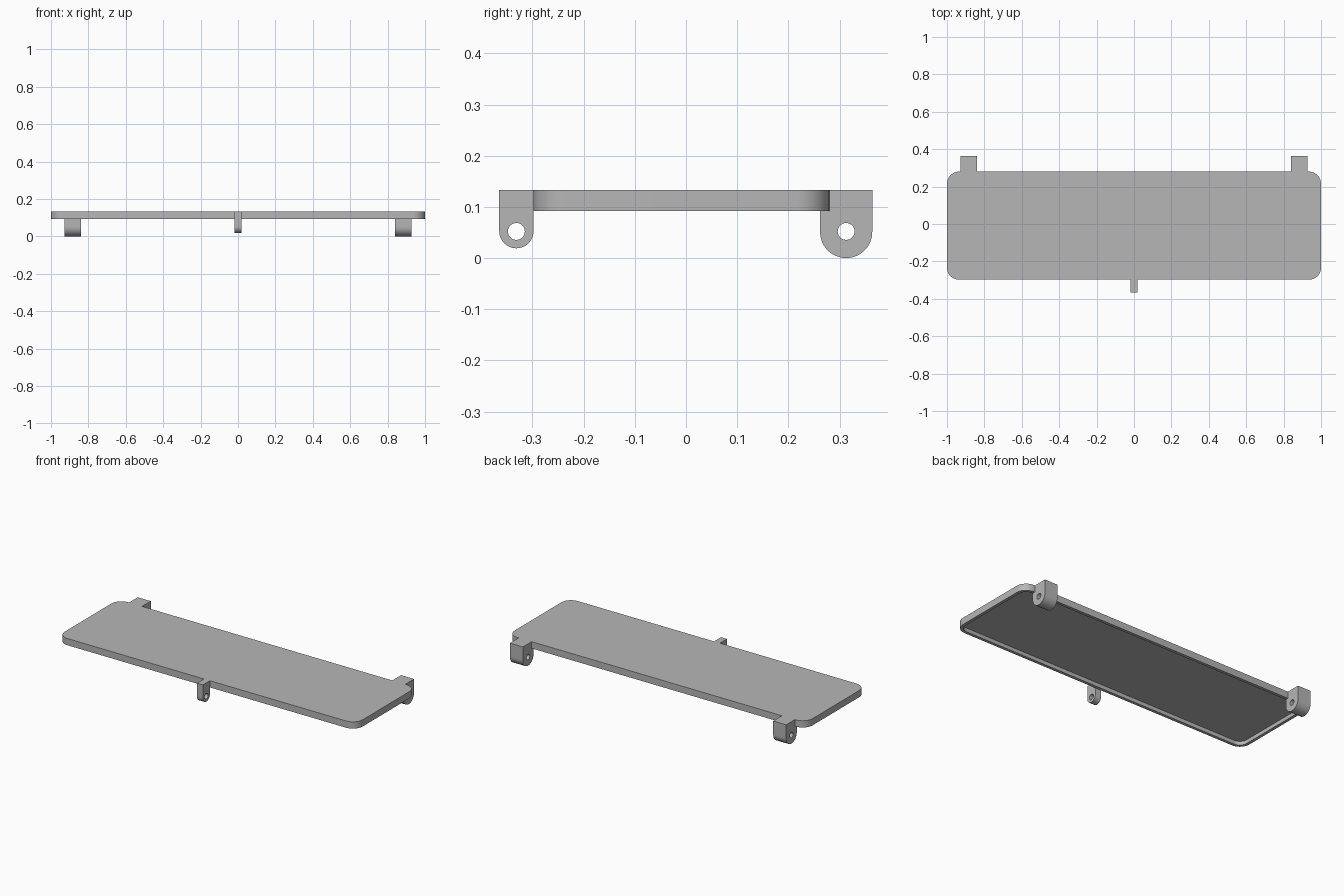
import bpy
import bmesh
from math import cos, sin, pi
from mathutils import Vector

cube = bpy.data.objects.get("Cube")
if cube:
    bpy.data.objects.remove(cube)

TOP, RIM = 0.133, 0.092          # upper and lower height of the tray
FRONT, BACK = -0.298, 0.28       # tray edges in y
WALL = 0.018                     # shell thickness

grey = bpy.data.materials.new("plain grey")
grey.use_nodes = True
colour = (0.47, 0.47, 0.47, 1)
grey.diffuse_color = colour
grey.node_tree.nodes["Principled BSDF"].inputs["Base Color"].default_value = colour


def arc(cx, cy, r, start, end, steps):
    """Points on an arc, both ends included."""
    angles = [start + (end - start) * i / steps for i in range(steps + 1)]
    return [(cx + r * cos(a), cy + r * sin(a)) for a in angles]


def prism(bm, loops, place, push):
    """Fill an outline (and its holes), then extrude it along push."""
    edges = []
    for loop in loops:
        verts = [bm.verts.new(place(*p)) for p in loop]
        edges += [bm.edges.new((v, verts[i - 1])) for i, v in enumerate(verts)]
    if len(loops) == 1:
        bm.faces.new(verts)
    else:
        bmesh.ops.triangle_fill(bm, edges=edges, use_beauty=True)
    made = bmesh.ops.extrude_face_region(bm, geom=bm.faces[:], use_keep_orig=True)
    moved = [g for g in made["geom"] if isinstance(g, bmesh.types.BMVert)]
    bmesh.ops.translate(bm, verts=moved, vec=push)
    bmesh.ops.recalc_face_normals(bm, faces=bm.faces[:])


def finish(bm, name):
    mesh = bpy.data.meshes.new(name)
    bm.to_mesh(mesh)
    bm.free()
    mesh.materials.append(grey)
    obj = bpy.data.objects.new(name, mesh)
    bpy.context.collection.objects.link(obj)
    bpy.ops.object.select_all(action="DESELECT")
    obj.select_set(True)
    bpy.context.view_layer.objects.active = obj
    bpy.ops.object.shade_smooth_by_angle(angle=pi / 6)


def lug(name, outline, hole_y, x, width):
    """Hanging eyelet with a pin hole running along x."""
    bm = bmesh.new()
    hole = arc(hole_y, 0.052, 0.0165, 0, 2 * pi, 32)[:-1]
    prism(bm, [outline, hole],
          lambda y, z: Vector((x - width / 2, y, z)), Vector((width, 0, 0)))
    finish(bm, name)


# Rounded tray panel with a shallow recess underneath
r = 0.065
corners = [(1 - r, BACK - r), (r - 1, BACK - r), (r - 1, FRONT + r), (1 - r, FRONT + r)]
outline = []
for i, (cx, cy) in enumerate(corners):
    outline += arc(cx, cy, r, i * pi / 2, (i + 1) * pi / 2, 10)
bm = bmesh.new()
prism(bm, [outline], lambda x, y: Vector((x, y, RIM)), Vector((0, 0, TOP - RIM)))
under = [f for f in bm.faces if f.normal.z < -0.9]
bmesh.ops.inset_region(bm, faces=under, thickness=WALL, use_even_offset=True)
floor = min((f for f in bm.faces if f.normal.z < -0.9),
            key=lambda f: f.calc_center_median().xy.length)
made = bmesh.ops.extrude_discrete_faces(bm, faces=[floor])
bmesh.ops.translate(bm, verts=made["faces"][0].verts[:],
                    vec=Vector((0, 0, TOP - RIM - WALL)))
finish(bm, "tray_panel")

# Two wide hinge lugs at the back, tucked under the tray wall
back_outline = [(BACK, RIM), (BACK, TOP), (0.364, TOP)]
back_outline += arc(0.313, 0.051, 0.051, 0, -pi, 24) + [(0.262, RIM)]
for side, name in ((1, "left_hinge_lug"), (-1, "right_hinge_lug")):
    lug(name, back_outline, 0.313, side * 0.884, 0.087)

# Narrow latch lug in the middle of the front
front_outline = [(FRONT, TOP)]
front_outline += arc(-0.3315, 0.0525, 0.0335, 0, -pi, 24) + [(-0.365, TOP)]
lug("front_latch_lug", front_outline, -0.3315, 0, 0.04)
